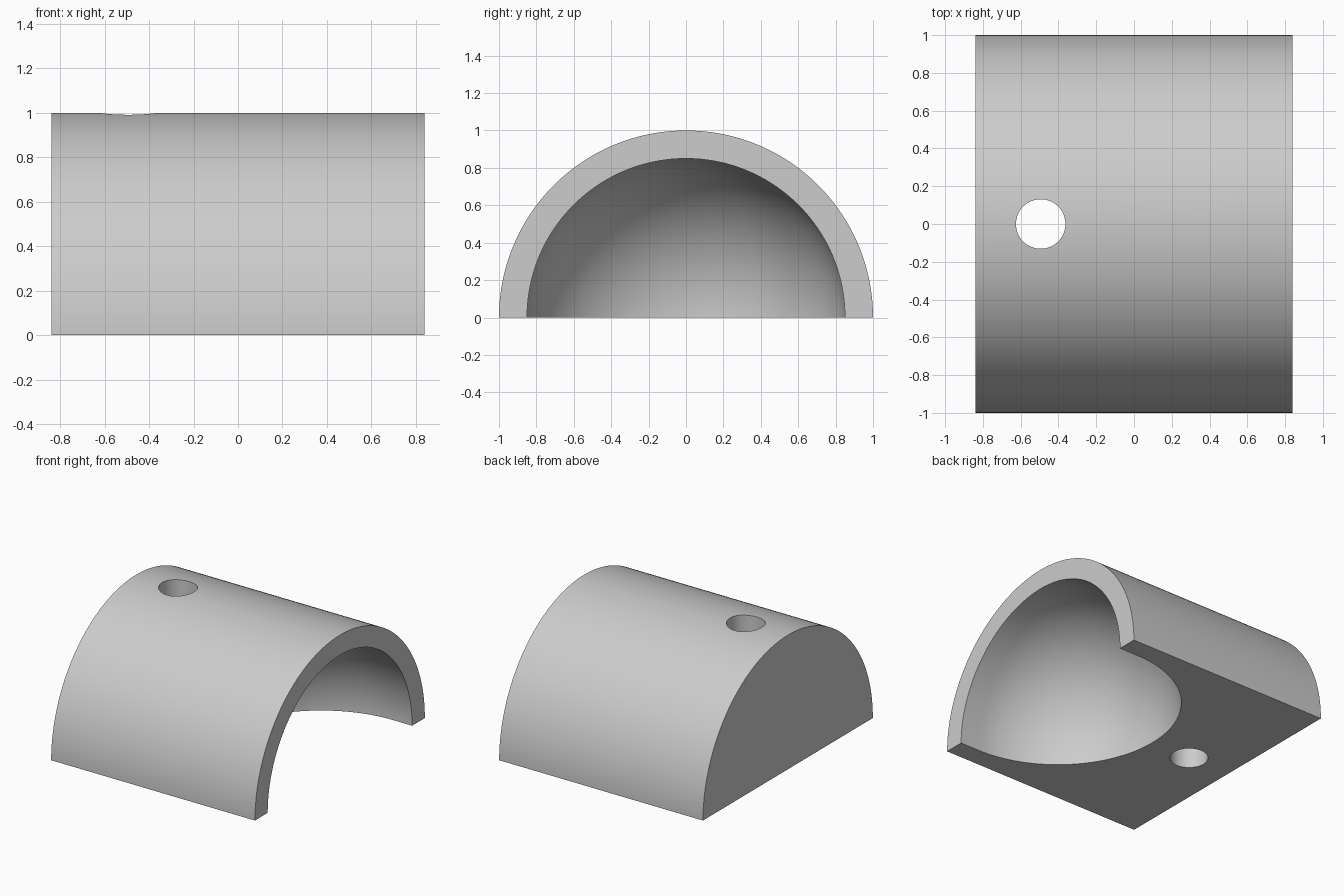
import bpy, bmesh, math
from mathutils import Matrix, Vector

if "Cube" in bpy.data.objects:
    bpy.data.objects.remove(bpy.data.objects["Cube"], do_unlink=True)

HALF_LENGTH = 0.84
OUTER_R = 1.0
CAVITY_R = 0.85
CAVITY_STRAIGHT = 0.155   # straight part before the domed end
HOLE_R = 0.131
HOLE_X = -0.494
SEGMENTS = 96

grey = bpy.data.materials.new("light grey")
grey.use_nodes = True
colour = (0.604, 0.604, 0.604, 1)
grey.diffuse_color = colour
grey.node_tree.nodes["Principled BSDF"].inputs["Base Color"].default_value = colour


def make_object(name, bm):
    bmesh.ops.recalc_face_normals(bm, faces=bm.faces)
    mesh = bpy.data.meshes.new(name)
    bm.to_mesh(mesh)
    bm.free()
    mesh.materials.append(grey)
    obj = bpy.data.objects.new(name, mesh)
    bpy.context.collection.objects.link(obj)
    return obj


# Half-round block: a semicircle extruded along x
bm = bmesh.new()
angles = [math.pi * i / SEGMENTS for i in range(SEGMENTS + 1)]
face = bm.faces.new([bm.verts.new((-HALF_LENGTH, OUTER_R * math.cos(a), OUTER_R * math.sin(a)))
                     for a in angles])
extruded = bmesh.ops.extrude_face_region(bm, geom=[face], use_keep_orig=True)
bmesh.ops.translate(bm, vec=(2 * HALF_LENGTH, 0, 0),
                    verts=[v for v in extruded["geom"] if isinstance(v, bmesh.types.BMVert)])
block = make_object("half_round_block", bm)

# Cavity cutter: a round-ended plug turned about the x axis
bm = bmesh.new()
dome_x = HALF_LENGTH - CAVITY_STRAIGHT
steps = SEGMENTS // 3
profile = [Vector((HALF_LENGTH + 0.2, 0, 0)), Vector((HALF_LENGTH + 0.2, CAVITY_R, 0))]
for i in range(steps + 1):
    a = math.pi / 2 * i / steps
    profile.append(Vector((dome_x - CAVITY_R * math.sin(a), CAVITY_R * math.cos(a), 0)))
verts = [bm.verts.new(p) for p in profile]
edges = [bm.edges.new(pair) for pair in zip(verts, verts[1:])]
bmesh.ops.spin(bm, geom=verts + edges, cent=(0, 0, 0), axis=(1, 0, 0),
               angle=2 * math.pi, steps=2 * SEGMENTS)
bmesh.ops.remove_doubles(bm, verts=bm.verts, dist=0.0001)
cavity = make_object("cavity_cutter", bm)

# Hole cutter: an upright cylinder through the solid end
bm = bmesh.new()
bmesh.ops.create_cone(bm, cap_ends=True, segments=64, radius1=HOLE_R, radius2=HOLE_R,
                      depth=3, matrix=Matrix.Translation((HOLE_X, 0, 0.5)))
hole = make_object("hole_cutter", bm)

# Cut both out of the block
bpy.ops.object.select_all(action="DESELECT")
bpy.context.view_layer.objects.active = block
block.select_set(True)
for cutter in (cavity, hole):
    cutter.hide_render = True
    mod = block.modifiers.new(cutter.name, "BOOLEAN")
    mod.operation = "DIFFERENCE"
    mod.solver = "EXACT"
    mod.object = cutter
    bpy.ops.object.modifier_apply(modifier=mod.name)
    bpy.data.objects.remove(cutter, do_unlink=True)

bpy.ops.object.shade_smooth_by_angle(angle=math.radians(30))
